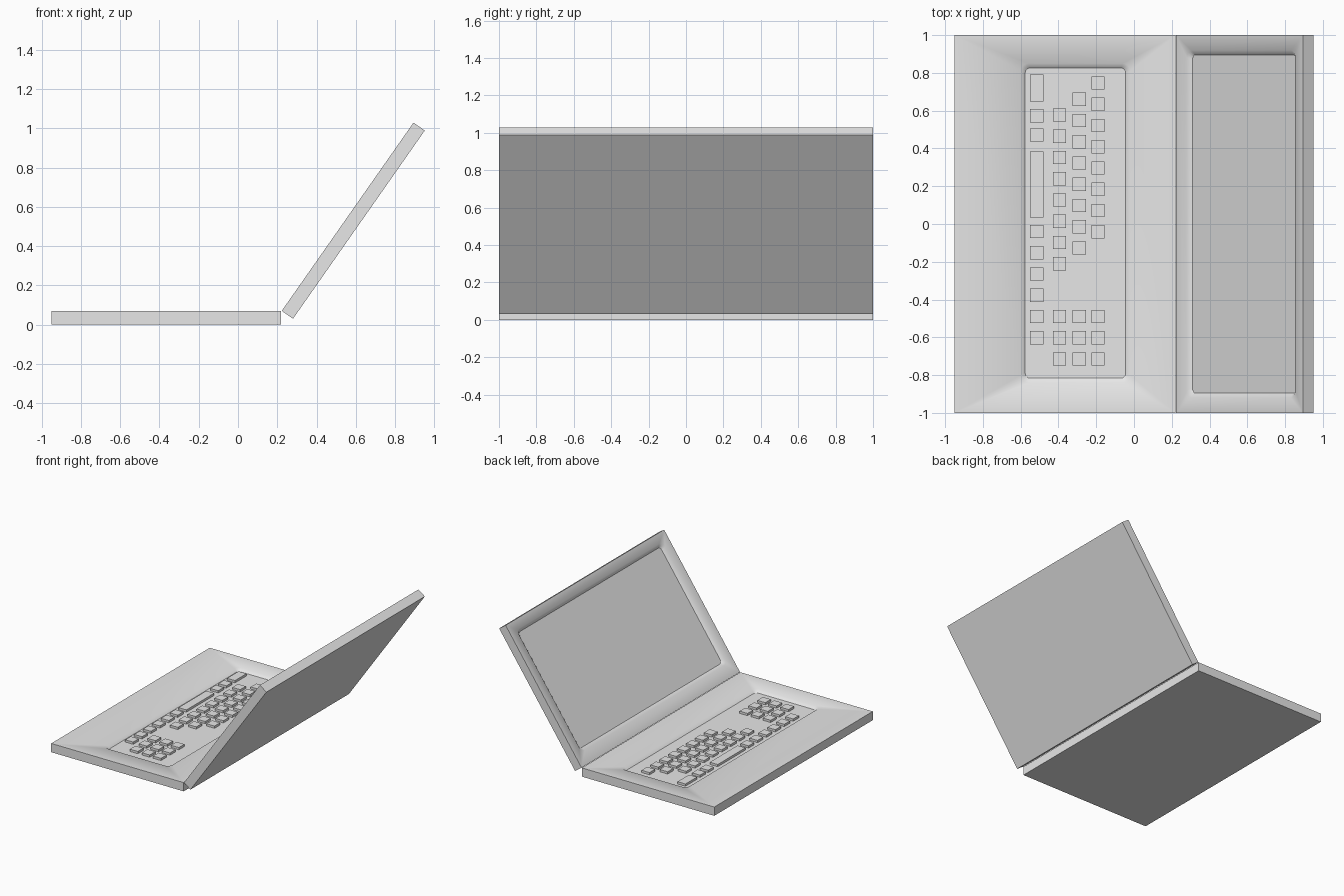
import bpy, bmesh, math
from mathutils import Matrix, Vector

cube = bpy.data.objects.get("Cube")
if cube:
    bpy.data.objects.remove(cube, do_unlink=True)

grey = bpy.data.materials.new("light grey")
grey.use_nodes = True
grey.diffuse_color = (0.8, 0.8, 0.8, 1)
grey.node_tree.nodes["Principled BSDF"].inputs["Base Color"].default_value = grey.diffuse_color

LENGTH, THICK = 1.17, 0.07
DEPTH, SLOPE = 0.02, 0.024
STEPS = 4  # segments in each rounded corner


def finish(bm, name):
    bmesh.ops.recalc_face_normals(bm, faces=bm.faces)
    mesh = bpy.data.meshes.new(name)
    bm.to_mesh(mesh)
    bm.free()
    mesh.materials.append(grey)
    obj = bpy.data.objects.new(name, mesh)
    bpy.context.collection.objects.link(obj)
    return obj


def rounded_loop(bm, x0, x1, y0, y1, z, radius):
    corners = [(x0, y0, 180), (x1, y0, 270), (x1, y1, 0), (x0, y1, 90)]
    loop = []
    for x, y, start in corners:
        cx = x + radius if x == x0 else x - radius
        cy = y + radius if y == y0 else y - radius
        for k in range(STEPS + 1):
            a = math.radians(start + 90 * k / STEPS)
            loop.append(bm.verts.new((cx + radius * math.cos(a), cy + radius * math.sin(a), z)))
    return loop


def recessed_slab(name, x0, x1, y0, y1):
    """Slab whose top has a rounded, sloping-walled recess."""
    bm = bmesh.new()
    plan = [(0, -1), (LENGTH, -1), (LENGTH, 1), (0, 1)]
    low = [bm.verts.new((x, y, 0)) for x, y in plan]
    top = [bm.verts.new((x, y, THICK)) for x, y in plan]
    rim = rounded_loop(bm, x0, x1, y0, y1, THICK, 0.04)
    inner = rounded_loop(bm, x0 + SLOPE, x1 - SLOPE, y0 + SLOPE, y1 - SLOPE, THICK - DEPTH, 0.025)
    bm.faces.new(low[::-1])
    floor = bm.faces.new(inner)
    n = len(rim)
    for i in range(4):
        j = (i + 1) % 4
        first = i * (STEPS + 1)
        last = first + STEPS
        bm.faces.new((low[i], low[j], top[j], top[i]))
        bm.faces.new((top[i], top[j], rim[(last + 1) % n], rim[last]))
        for k in range(first, last):
            bm.faces.new((top[i], rim[k + 1], rim[k]))
    for k in range(n):
        m = (k + 1) % n
        bm.faces.new((rim[k], rim[m], inner[m], inner[k]))
    bmesh.ops.recalc_face_normals(bm, faces=bm.faces)
    # Smooth the frame into the recess wall, keep outer and floor edges sharp
    for face in bm.faces:
        face.smooth = True
    for edge in bm.edges:
        edge.smooth = edge.calc_face_angle(0) < math.radians(50) and edge not in floor.edges[:]
    return finish(bm, name)


# Base with the keyboard well
base = recessed_slab("base", 0.35, 0.93, -0.84, 0.85)
base.location = (-0.95, 0, 0)

# Open lid with the screen recess
lid = recessed_slab("screen_lid", 0.10, 1.10, -0.92, 0.92)
lid.location = (0.28, 0, 0.03)
lid.rotation_euler = (0, math.radians(-55), 0)

# Keys
PITCH, KEY = 0.1125, 0.07
keys = bmesh.new()


def add_key(x, y, width=KEY):
    floor_z = THICK - DEPTH
    height = DEPTH - 0.002
    bmesh.ops.create_cube(keys, size=1, matrix=Matrix.Translation(Vector((x, y, floor_z + height / 2)))
                          @ Matrix.Diagonal((KEY, width, height, 1)))


# Letter rows, each starting further along
for x, start in ((-0.395, 0.577), (-0.29, 0.66), (-0.19, 0.747)):
    for k in range(8):
        add_key(x, start - k * PITCH)
    # Number pad
    for k in range(3):
        add_key(x, -0.49 - k * PITCH)

# Bottom row with wide key and space bar
add_key(-0.515, 0.72, 0.145)
add_key(-0.515, 0.21, 0.35)
for k in range(2):
    add_key(-0.515, 0.573 - k * 0.102)
for k in range(6):
    add_key(-0.515, -0.04 - k * PITCH)
finish(keys, "keyboard_keys")
